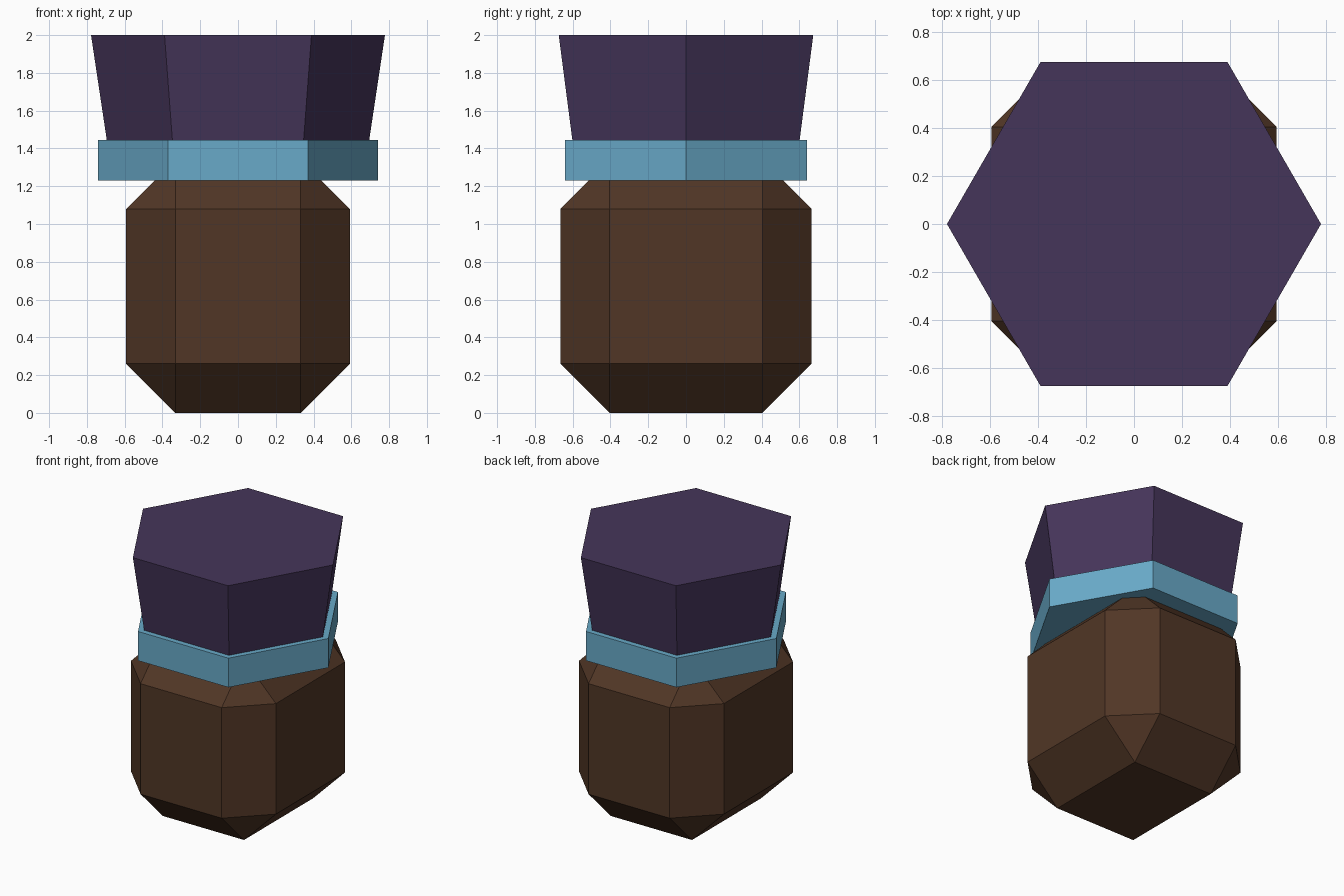
import bpy
import math

if "Cube" in bpy.data.objects:
    bpy.data.objects.remove(bpy.data.objects["Cube"])


def paint(obj, name, color):
    mat = bpy.data.materials.new(name)
    mat.diffuse_color = (*color, 1)
    mat.use_nodes = True
    mat.node_tree.nodes["Principled BSDF"].inputs["Base Color"].default_value = mat.diffuse_color
    obj.data.materials.append(mat)


def hex_prism(name, r_bottom, r_top, z0, z1):
    """Six-sided frustum with corners on the x axis."""
    bpy.ops.mesh.primitive_cone_add(vertices=6, radius1=r_bottom, radius2=r_top,
                                    depth=z1 - z0, location=(0, 0, (z0 + z1) / 2))
    obj = bpy.context.object
    obj.name = name
    obj.rotation_euler.z = math.radians(30)
    bpy.ops.object.transform_apply(location=False, rotation=True, scale=False)
    return obj


# Body: box with every edge chamfered
bpy.ops.mesh.primitive_cube_add(size=1, location=(0, 0, 0.67))
body = bpy.context.object
body.name = "body"
body.scale = (1.186, 1.33, 1.34)
bpy.ops.object.transform_apply(location=False, rotation=False, scale=True)
bevel = body.modifiers.new("chamfer", 'BEVEL')
bevel.width = 0.261
bevel.segments = 1
bpy.ops.object.modifier_apply(modifier="chamfer")
paint(body, "brown", (0.082, 0.037, 0.019))

# Neck band: straight hexagonal ring
band = hex_prism("neck_band", 0.74, 0.74, 1.23, 1.446)
paint(band, "blue", (0.14, 0.40, 0.58))

# Stopper: hexagonal block widening upward out of the band
stopper = hex_prism("stopper", 0.679, 0.778, 1.34, 2.0)
paint(stopper, "purple", (0.060, 0.036, 0.102))
